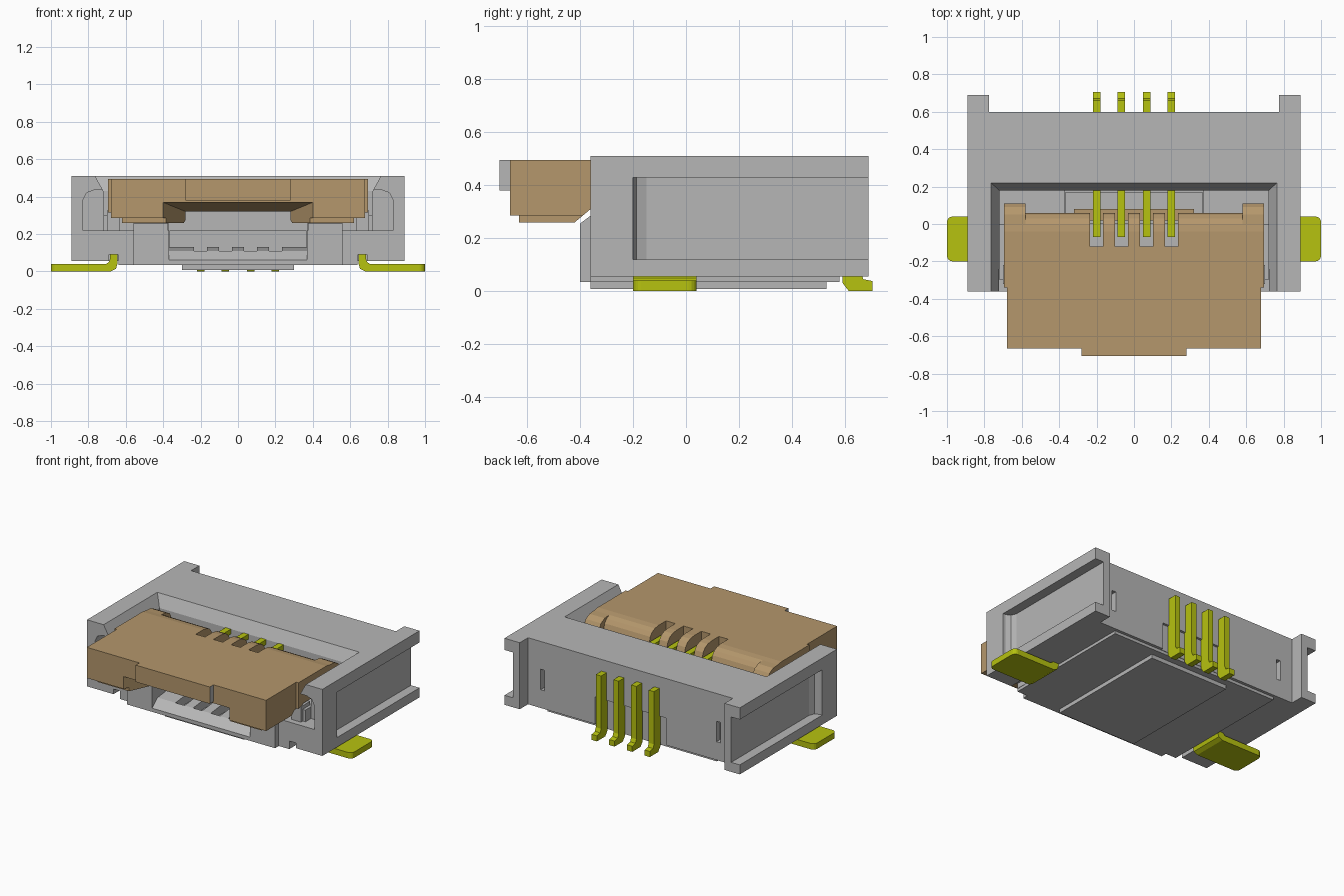
import bpy, bmesh
from mathutils import Vector

cube = bpy.data.objects.get("Cube")
if cube:
    bpy.data.objects.remove(cube, do_unlink=True)


def material(name, color):
    m = bpy.data.materials.new(name)
    m.use_nodes = True
    m.diffuse_color = (*color, 1)
    m.node_tree.nodes["Principled BSDF"].inputs["Base Color"].default_value = (*color, 1)
    return m


GREY = material("housing grey", (0.47, 0.47, 0.47))
TAN = material("actuator tan", (0.46, 0.31, 0.15))
YELLOW = material("contact yellow", (0.47, 0.54, 0.005))


def finish(name, bm, mat):
    bmesh.ops.recalc_face_normals(bm, faces=bm.faces)
    me = bpy.data.meshes.new(name)
    bm.to_mesh(me)
    bm.free()
    me.materials.append(mat)
    ob = bpy.data.objects.new(name, me)
    bpy.context.collection.objects.link(ob)
    return ob


def prism(name, pts, axis, a, b, mat=GREY):
    """Extrude a 2D outline along an axis from a to b."""
    place = {"x": lambda p, t: (t, p[0], p[1]),
             "y": lambda p, t: (p[0], t, p[1]),
             "z": lambda p, t: (p[0], p[1], t)}[axis]
    bm = bmesh.new()
    face = bm.faces.new([bm.verts.new(place(p, a)) for p in pts])
    ext = bmesh.ops.extrude_face_region(bm, geom=[face])["geom"]
    shift = Vector(place((0, 0), b - a))
    bmesh.ops.translate(bm, vec=shift, verts=[v for v in ext if isinstance(v, bmesh.types.BMVert)])
    return finish(name, bm, mat)


def box(name, x0, x1, y0, y1, z0, z1, mat=GREY):
    return prism(name, [(x0, y0), (x1, y0), (x1, y1), (x0, y1)], "z", z0, z1, mat)


def hull(name, pts, mat=GREY):
    bm = bmesh.new()
    for p in pts:
        bm.verts.new(p)
    bmesh.ops.convex_hull(bm, input=bm.verts)
    bmesh.ops.dissolve_limit(bm, angle_limit=0.01, verts=bm.verts, edges=bm.edges)
    return finish(name, bm, mat)


def combine(ob, tool, op="DIFFERENCE"):
    """Apply a boolean and remove the helper."""
    mod = ob.modifiers.new("bool", "BOOLEAN")
    mod.operation, mod.object, mod.solver = op, tool, "EXACT"
    dg = bpy.context.evaluated_depsgraph_get()
    me = bpy.data.meshes.new_from_object(ob.evaluated_get(dg))
    ob.modifiers.clear()
    ob.data = me
    bpy.data.objects.remove(tool, do_unlink=True)


def cut(ob, *dims):
    combine(ob, box("cutter", *dims))


PINS = (-0.2, -0.067, 0.067, 0.2)

# Housing: plan outline with rear tabs, joined to the lower base
half = [(0.89, -0.36), (0.89, 0.69), (0.775, 0.69), (0.775, 0.6)]
outline = half + [(-x, y) for x, y in reversed(half)]
housing = prism("housing", outline, "z", 0.055, 0.51)
combine(housing, box("base", -0.64, 0.64, -0.36, 0.58, 0.035, 0.2), "UNION")
combine(housing, box("front_sill", -0.56, 0.56, -0.4, -0.2, 0.035, 0.22), "UNION")

# Top cavity: tapered rim, then straight walls
rim = [(s * x, y, z) for s in (1, -1)
       for x, yb, z in ((0.72, 0.18, 0.43), (0.77, 0.225, 0.52)) for y in (-0.5, yb)]
combine(housing, hull("rim_cutter", rim))
cut(housing, -0.72, 0.72, -0.5, 0.18, 0.22, 0.45)

# Cable mouth with sloped floor and contact grooves
mouth = [(-0.45, 0.05), (-0.4, 0.06), (-0.34, 0.11), (-0.15, 0.13), (0.45, 0.13), (0.45, 0.34), (-0.45, 0.34)]
combine(housing, prism("mouth_cutter", mouth, "x", -0.37, 0.37))
for x in PINS:
    cut(housing, x - 0.035, x + 0.035, -0.34, 0.0, 0.06, 0.2)

# Side pockets, arm recesses, foot channels and rear slots
for s in (1, -1):
    pocket = [(0.95, -0.2), (0.87, -0.2), (0.84, -0.187), (0.825, -0.15), (0.825, 0.8), (0.95, 0.8)]
    combine(housing, prism("pocket_cutter", [(s * x, y) for x, y in pocket], "z", 0.12, 0.43))
    arm = [(0.69, 0.22), (0.83, 0.22), (0.83, 0.38), (0.81, 0.42), (0.77, 0.435), (0.69, 0.435)]
    combine(housing, prism("arm_cutter", [(s * x, z) for x, z in arm], "y", -0.4, -0.24))
    cut(housing, *sorted((s * 0.642, s * 0.69)), -0.41, 0.04, 0, 0.09)
    cut(housing, *sorted((s * 0.65, s * 0.68)), 0.56, 0.65, 0.18, 0.32)
cut(housing, -0.27, 0.27, 0.583, 0.65, 0, 0.24)

# Housing details
box("bottom_pad", -0.3, 0.3, -0.36, 0.53, 0.008, 0.04)
box("contact_rib", -0.365, 0.365, 0.0, 0.17, 0.1, 0.22)
for s, side in ((1, "left"), (-1, "right")):
    guide = [(-0.4, 0.2), (-0.4, 0.255), (-0.36, 0.285), (-0.2, 0.285), (-0.2, 0.2)]
    prism(side + "_cable_guide", guide, "x", s * 0.375, s * 0.56)
    box(side + "_hinge_post", *sorted((s * 0.63, s * 0.7)), -0.32, -0.22, 0.2, 0.325)
    box(side + "_hinge_step", *sorted((s * 0.645, s * 0.72)), -0.3, 0.0, 0.2, 0.3)

# Flip actuator: side profile with rounded rear edge
profile = [(-0.665, 0.495), (-0.665, 0.26), (-0.42, 0.26), (-0.36, 0.31), (-0.28, 0.335), (0.06, 0.335),
           (0.06, 0.42), (0.05, 0.45), (0.03, 0.475), (0, 0.489), (-0.04, 0.495)]
actuator = prism("actuator", profile, "x", -0.695, 0.695, TAN)
for s in (1, -1):
    cut(actuator, *sorted((s * 0.678, s * 0.8)), -0.8, -0.34, 0.2, 0.6)
    cut(actuator, *sorted((s * 0.62, s * 0.8)), -0.8, -0.3, 0.2, 0.285)
cut(actuator, -0.8, 0.8, -0.8, -0.63, 0.2, 0.285)

# Funnel under the actuator, then slots for the contacts
funnel = [(s * x, y, z) for s in (1, -1)
          for x, y, top in ((0.402, -0.67, 0.37), (0.28, -0.4, 0.32)) for z in (0.2, top)]
combine(actuator, hull("funnel_cutter", funnel))
cut(actuator, -0.28, 0.28, -0.41, -0.2, 0.2, 0.32)
for x in PINS:
    cut(actuator, x - 0.035, x + 0.035, -0.12, 0.1, 0.3, 0.6)
box("actuator_bar", -0.32, 0.32, 0.02, 0.08, 0.335, 0.39, TAN)
for s, side in ((1, "left"), (-1, "right")):
    ear = [(-0.05, 0.36), (0.11, 0.36), (0.11, 0.43), (0.09, 0.465), (0.05, 0.485), (-0.05, 0.493)]
    prism(side + "_actuator_ear", ear, "x", s * 0.58, s * 0.695, TAN)

# Front lip with grey end faces
lip = box("actuator_lip", -0.28, 0.28, -0.705, -0.66, 0.38, 0.495, TAN)
lip.data.materials.append(GREY)
for f in lip.data.polygons:
    f.material_index = int(abs(f.normal.x) > 0.9)

# Contacts: long beam, rear leg and solder foot
contact = [(-0.07, 0.4), (-0.07, 0.43), (0.66, 0.43), (0.66, 0.07), (0.67, 0.045), (0.705, 0.038), (0.705, 0),
           (0.615, 0), (0.592, 0.03), (0.592, 0.39)]
for i, x in enumerate(PINS):
    prism("contact_%d" % (i + 1), contact, "x", x - 0.02, x + 0.02, YELLOW)

# Solder feet with rounded outer corners
foot = [(1, 0), (1, 0.04), (0.705, 0.04), (0.69, 0.05), (0.685, 0.065), (0.685, 0.095), (0.645, 0.095),
        (0.645, 0.04), (0.652, 0.015), (0.68, 0)]
for s, side in ((1, "left"), (-1, "right")):
    ob = prism(side + "_solder_foot", [(s * x, z) for x, z in foot], "y", -0.2, 0.04, YELLOW)
    bm = bmesh.new()
    bm.from_mesh(ob.data)
    corners = [e for e in bm.edges if all(abs(v.co.x) > 0.99 for v in e.verts)
               and abs(e.verts[0].co.z - e.verts[1].co.z) > 0.01]
    bmesh.ops.bevel(bm, geom=corners, offset=0.03, segments=4, affect="EDGES", profile=0.5)
    bm.to_mesh(ob.data)
    bm.free()
